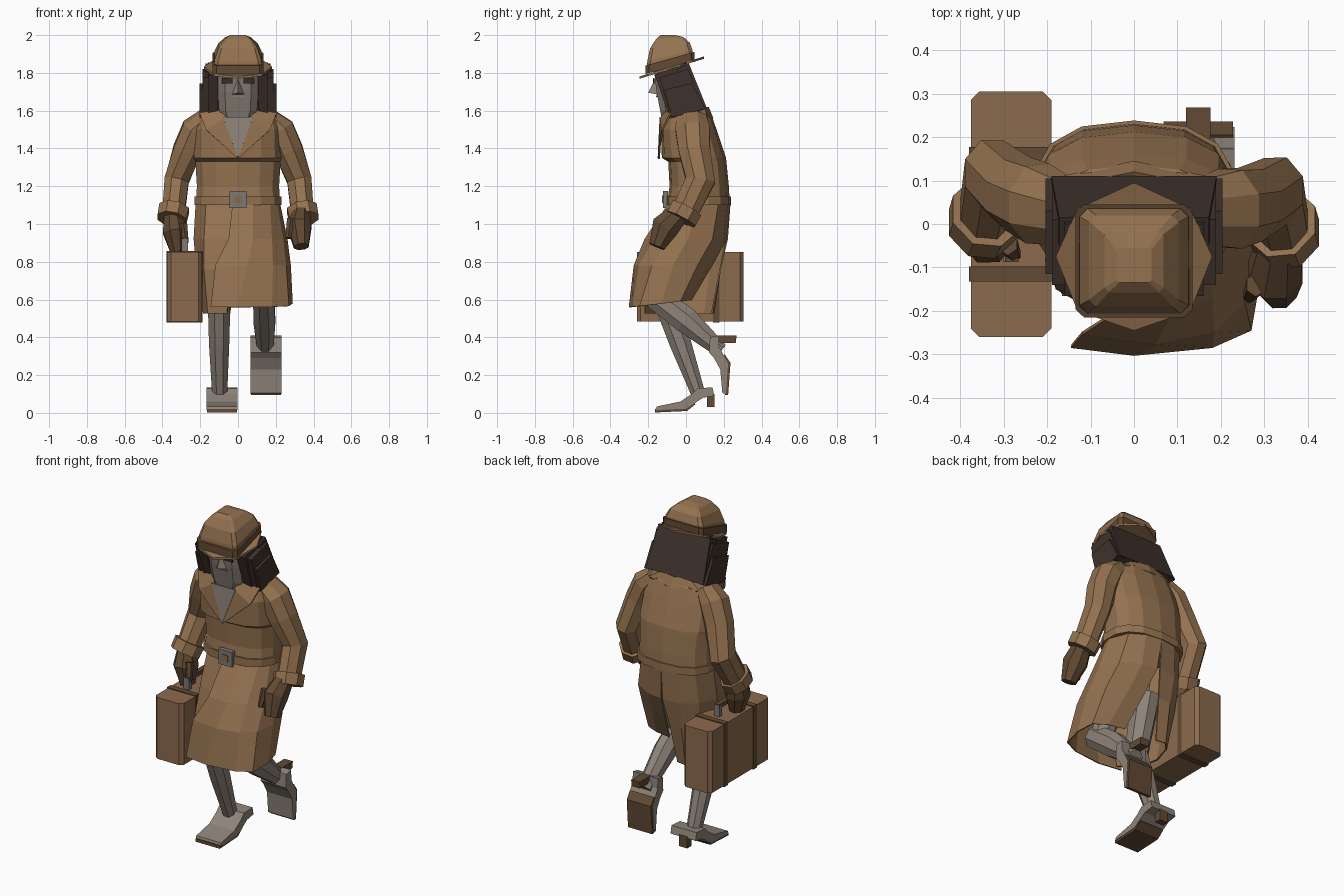
import bpy, bmesh, math
from mathutils import Vector


def material(name, r, g, b):
    m = bpy.data.materials.new(name)
    lin = [((c / 255 + 0.055) / 1.055) ** 2.4 for c in (r, g, b)]
    m.diffuse_color = (*lin, 1)
    return m


COAT = material("coat_brown", 148, 114, 80)
CASE = material("case_brown", 140, 107, 78)
DARK = material("dark_leather", 98, 74, 52)
HAIR = material("hair_brown", 62, 49, 44)
SKIN = material("face_grey", 134, 124, 115)
LEG = material("stocking_grey", 142, 132, 122)
METAL = material("metal_grey", 124, 121, 117)
BLACK = material("eye_dark", 54, 45, 41)


def make(name, verts, faces, mat, thick=0):
    bm = bmesh.new()
    vs = [bm.verts.new(v) for v in verts]
    for f in faces:
        bm.faces.new([vs[i] for i in f])
    bmesh.ops.recalc_face_normals(bm, faces=bm.faces)
    me = bpy.data.meshes.new(name)
    bm.to_mesh(me)
    bm.free()
    me.materials.append(mat)
    ob = bpy.data.objects.new(name, me)
    bpy.context.collection.objects.link(ob)
    if thick:
        mod = ob.modifiers.new("thickness", "SOLIDIFY")
        mod.thickness = thick
    return ob


def loft(name, rings, mat, closed=True, thick=0):
    n = len(rings[0])
    faces = []
    for r in range(len(rings) - 1):
        for i in range(n if closed else n - 1):
            j = (i + 1) % n
            faces.append((r * n + i, r * n + j, r * n + n + j, r * n + n + i))
    if closed:
        faces += [tuple(range(n)), tuple(range((len(rings) - 1) * n, len(rings) * n))]
    return make(name, [p for r in rings for p in r], faces, mat, thick)


def prism(name, poly, x0, x1, mat):
    """Extrude a (y, z) outline along x."""
    return loft(name, [[(x, y, z) for y, z in poly] for x in (x0, x1)], mat)


def box(name, x0, x1, y0, y1, z0, z1, mat):
    return prism(name, [(y0, z0), (y1, z0), (y1, z1), (y0, z1)], x0, x1, mat)


def oval(z, yc, rx, ry, n=14, power=0.8):
    pts = []
    for k in range(n):
        a = 2 * math.pi * (k + 0.5) / n
        c, s = math.cos(a), math.sin(a)
        pts.append((rx * math.copysign(abs(c) ** power, c), yc + ry * math.copysign(abs(s) ** power, s), z))
    return pts


def tube(name, path, mat, n=8):
    """Sweep an oval along (x, y, z, radius_x, radius_y) points."""
    ps = [Vector(p[:3]) for p in path]
    rings = []
    for i, p in enumerate(path):
        t = (ps[min(i + 1, len(ps) - 1)] - ps[max(i - 1, 0)]).normalized()
        u = (Vector((1, 0, 0)) - t * t.x).normalized()
        v = t.cross(u)
        angs = [2 * math.pi * (k + 0.5) / n for k in range(n)]
        rings.append([ps[i] + u * math.cos(a) * p[3] + v * math.sin(a) * p[4] for a in angs])
    return loft(name, rings, mat)


# Coat body with a stepped storm flap at chest height
body = [(1.10, .065, .228, .167), (1.2, .07, .222, .157), (1.33, .06, .23, .154), (1.35, .042, .238, .17),
        (1.5, .015, .234, .147), (1.575, .01, .205, .125), (1.605, .01, .12, .09)]
loft("coat_body", [oval(*r) for r in body], COAT)

# Skirt: outer half wraps over the front, both halves part at the back slit
outer = [(1.10, [(-.03, -.10), (.08, -.10), (.17, -.05), (.21, 0), (.225, .06), (.18, .17), (.1, .22), (0, .235)]),
         (.92, [(-.05, -.21), (.08, -.22), (.18, -.17), (.24, -.09), (.262, .01), (.22, .14), (.11, .2), (.015, .215)]),
         (.78, [(-.12, -.255), (.05, -.277), (.185, -.25), (.255, -.18), (.28, -.07), (.25, .06), (.14, .12), (.045, .14)]),
         (.56, [(-.145, -.285), (0, -.303), (.18, -.285), (.27, -.245), (.29, -.13), (.27, -.03), (.19, .01), (.09, .03)])]
inner = [(1.10, [(0, .235), (-.1, .22), (-.18, .17), (-.225, .06), (-.17, -.05), (-.03, -.09)]),
         (.92, [(0, .222), (-.11, .21), (-.19, .15), (-.235, .04), (-.18, -.1), (-.03, -.18)]),
         (.76, [(-.02, .185), (-.1, .185), (-.18, .13), (-.22, 0), (-.18, -.15), (-.03, -.23)]),
         (.525, [(-.04, .14), (-.1, .15), (-.15, .1), (-.185, -.02), (-.16, -.15), (-.06, -.22)])]
for name, rows, rise in (("skirt_outer", outer, .11), ("skirt_inner", inner, 0)):
    loft(name, [[(x, y, z + (rise * (y + .3) if z < .6 else 0)) for x, y in r] for z, r in rows],
         COAT, closed=False, thick=.008)

# Belt and buckle
loft("belt", [oval(z, .066, .235, .172) for z in (1.1, 1.145)], COAT)
box("buckle", -.045, .045, -.122, -.095, 1.085, 1.175, METAL)
box("buckle_plate", -.02, .02, -.126, -.12, 1.11, 1.15, CASE)

# Neck, shirt opening and lapels
tube("neck", [(0, 0, 1.5, .08, .08), (0, -.06, 1.64, .075, .075)], LEG)
make("shirt_front", [(-.08, -.134, 1.565), (.08, -.134, 1.565), (0, -.144, 1.35)], [(0, 1, 2)], LEG, .006)
for s in (-1, 1):
    make("lapel", [(s * .065, -.136, 1.565), (0, -.148, 1.345), (s * .07, -.145, 1.41),
                   (s * .17, -.128, 1.5), (s * .205, -.085, 1.59), (s * .09, -.1, 1.605)],
         [(0, 1, 2, 3), (0, 3, 4, 5)], COAT, .01)
    make("collar", [(s * .2, -.08, 1.59), (s * .12, -.07, 1.605), (s * .1, .1, 1.615), (s * .17, .11, 1.57),
                    (0, .12, 1.62), (0, .145, 1.56)], [(0, 1, 2, 3), (3, 2, 4, 5)], COAT, .012)

# Sleeves, cuffs and gloves
shoulder = [(.165, .03, 1.56, .055, .085), (.222, .035, 1.5, .082, .098), (.268, .045, 1.39, .082, .09)]
for s, back, elbow, wrist, grip in (
        (1, 0, .075, -.012, [(.335, -.035, 1.06), (.325, -.11, .985), (.335, -.155, .88)]),
        (-1, .025, .115, .012, [(.345, .01, 1.05), (.335, -.015, .96), (.32, -.02, .855)])):
    path = [(x, y + back * i / 2, z, a, b) for i, (x, y, z, a, b) in enumerate(shoulder)]
    path += [(.325, elbow, 1.23, .07, .085), (.342, wrist, 1.05, .064, .075)]
    tube("sleeve", [(s * p[0], *p[1:]) for p in path], COAT)
    tube("cuff", [(s * .338, wrist + .015, 1.082, .086, .092),
                  (s * .35, wrist - .015, 1.025, .083, .09)], COAT)
    tube("glove", [(s * g[0], g[1], g[2], w, d) for g, (w, d) in
                   zip(grip, ((.05, .06), (.068, .08), (.042, .045)))], DARK)
    g = grip[1]
    tube("thumb", [(s * (g[0] - .045), g[1] - .03, g[2] + .04, .024, .028),
                   (s * (g[0] - .06), g[1] - .055, g[2] - .06, .016, .018)], DARK, 6)

# Head and face
head = [(1.55, -.06, .08, .07), (1.6, -.055, .105, .085), (1.7, -.06, .112, .1), (1.83, -.075, .112, .1)]
loft("head", [oval(*h, n=8, power=.5) for h in head], SKIN)
make("nose", [(-.035, -.15, 1.685), (.035, -.15, 1.685), (0, -.16, 1.775), (0, -.2, 1.695)],
     [(0, 1, 3), (1, 2, 3), (2, 0, 3), (0, 2, 1)], LEG)
for s in (-1, 1):
    box("eye", s * .03, s * .085, -.176, -.168, 1.745, 1.772, BLACK)
box("mouth", -.035, .035, -.158, -.15, 1.672, 1.679, SKIN)

# Hair: stepped side slabs and a back slab
for s in (-1, 1):
    prism("hair_side", [(-.165, 1.79), (.0, 1.855), (.10, 1.61), (-.085, 1.555)], s * .105, s * .16, HAIR)
    prism("hair_side_middle", [(-.14, 1.775), (.01, 1.82), (.105, 1.61), (-.08, 1.56)], s * .155, s * .188, HAIR)
    prism("hair_side_outer", [(-.115, 1.71), (.03, 1.745), (.105, 1.61), (-.075, 1.565)], s * .18, s * .204, HAIR)
make("hair_back", [(x * w, y, z) for x in (-1, 1) for w, y, z in
                   ((.172, -.05, 1.82), (.172, .015, 1.85), (.19, .11, 1.615), (.19, .05, 1.585))],
     [(0, 1, 2, 3), (4, 5, 6, 7), (0, 1, 5, 4), (1, 2, 6, 5), (2, 3, 7, 6), (3, 0, 4, 7)], HAIR)


def hat_ring(z, hx, hy, slope, yc=-.085, c=.85):
    quad = [(1, c), (c, 1), (-c, 1), (-1, c), (-1, -c), (-c, -1), (c, -1), (1, -c)]
    return [(hx * a, yc + hy * b, z + slope * hy * b) for a, b in quad]


# Hat: tilted brim, band and boxy crown
rim = [(0, .095), (.13, .035), (.18, -.075), (.13, -.2), (0, -.245), (-.13, -.2), (-.18, -.075), (-.13, .035)]
loft("hat_brim", [[(x, y, z + .31 * (y + .075)) for x, y in rim] for z in (1.822, 1.834)], COAT)
loft("hat_band", [hat_ring(z, .135, .13, .28) for z in (1.83, 1.875)], DARK)
loft("hat_crown", [hat_ring(1.84, .128, .123, .28), hat_ring(1.89, .125, .12, .24),
                   hat_ring(1.945, .103, .105, .14), hat_ring(1.985, .068, .072, .06),
                   hat_ring(2.0, .04, .04, 0, -.095)], COAT)

# Legs: left one bent back, right one standing
tube("bent_thigh", [(.1, .04, .95, .08, .08), (.13, -.12, .6, .06, .07)], LEG)
tube("bent_shin", [(.135, -.17, .62, .06, .07), (.14, 0, .49, .062, .075), (.145, .185, .33, .045, .042)], LEG)
tube("standing_leg", [(-.1, -.02, .9, .08, .09), (-.1, -.1, .56, .064, .07),
                      (-.1, -.03, .37, .058, .062), (-.097, .065, .1, .043, .04)], LEG)

# Shoes with soles and heels
UPPER = [(-.16, .015), (-.155, .034), (-.03, .06), (.03, .1), (.06, .13), (.14, .135), (.15, .09), (.09, .08), (0, .022)]
SOLE = [(-.165, .002), (-.165, .02), (0, .025), (.045, .053), (.05, .046), (.005, .01)]
for x, low, place in ((-.085, .03, lambda y, z: (y, z)),
                      (.148, -.005, lambda y, z: (.245 - z + .12 * y, y + .26))):
    heel = [(.11, low), (.15, low), (.15, .1), (.11, .1)]
    for name, poly, w, mat in (("shoe", UPPER, .083, LEG), ("sole", SOLE, .08, DARK), ("heel", heel, .028, DARK)):
        prism(name, [place(*p) for p in poly], x - w, x + w, mat)

# Suitcase with chamfered corners, straps and handle
corners = [(-.375, -.24), (-.355, -.26), (-.21, -.26), (-.19, -.24),
           (-.19, .285), (-.21, .305), (-.355, .305), (-.375, .285)]
loft("suitcase", [[(x, y, z) for x, y in corners] for z in (.485, .853)], CASE)
for y in (-.115, .16):
    box("case_strap", -.379, -.187, y - .017, y + .017, .479, .858, DARK)
for y in (-.075, .1):
    box("handle_post", -.3, -.265, y - .012, y + .012, .85, .92, METAL)
box("handle_bar", -.297, -.268, -.087, .112, .9, .925, DARK)
